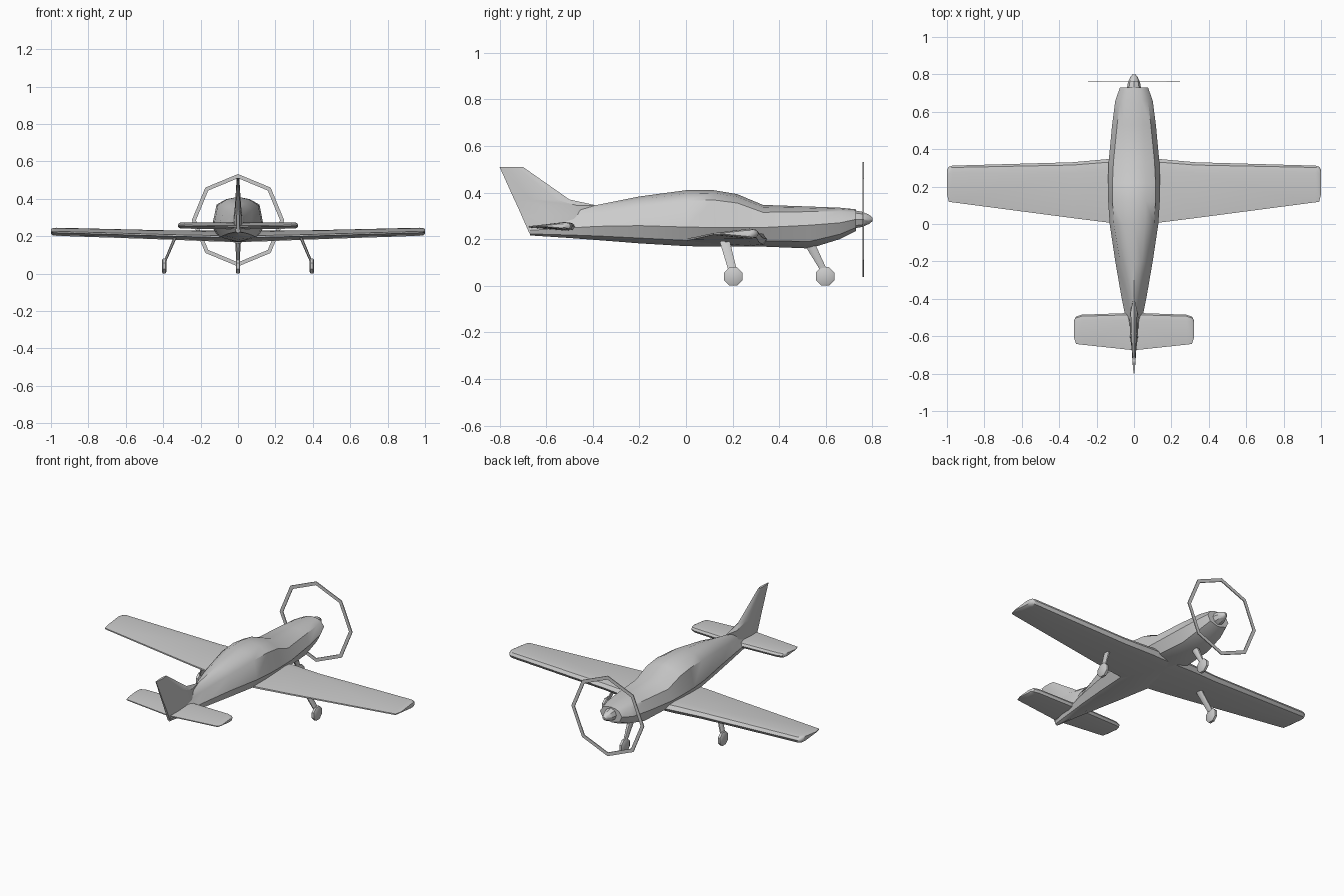
import bpy, bmesh, math
from mathutils import Vector

if "Cube" in bpy.data.objects:
    bpy.data.objects.remove(bpy.data.objects["Cube"])


def loft(name, rings, smooth=True):
    """Skin a series of equal-length rings and cap both ends."""
    bm = bmesh.new()
    vs = [[bm.verts.new(p) for p in r] for r in rings]
    n = len(rings[0])
    for a, b in zip(vs, vs[1:]):
        for i in range(n):
            j = (i + 1) % n
            bm.faces.new((a[i], a[j], b[j], b[i]))
    bm.faces.new(vs[0])
    bm.faces.new(vs[-1])
    bmesh.ops.recalc_face_normals(bm, faces=bm.faces)
    me = bpy.data.meshes.new(name)
    bm.to_mesh(me)
    bm.free()
    ob = bpy.data.objects.new(name, me)
    bpy.context.collection.objects.link(ob)
    if smooth:
        bpy.ops.object.select_all(action='DESELECT')
        ob.select_set(True)
        bpy.context.view_layer.objects.active = ob
        bpy.ops.object.shade_smooth_by_angle(angle=math.radians(40))
    return ob


# Fuselage: y, half width, waist z, bottom z, top z, shoulder width, shoulder z
def body_ring(y, w, zw, zb, zt, ws, zs):
    half = [(ws * 0.55, zt - (zt - zs) * 0.3), (ws, zs), (w, zw),
            (w * 0.75, zb + (zw - zb) * 0.3)]
    return ([(0, y, zt)] + [(x, y, z) for x, z in half] + [(0, y, zb)]
            + [(-x, y, z) for x, z in reversed(half)])


stations = [
    (0.73, 0.075, 0.285, 0.235, 0.328, 0.055, 0.315),
    (0.66, 0.100, 0.270, 0.200, 0.335, 0.075, 0.318),
    (0.53, 0.117, 0.260, 0.160, 0.340, 0.090, 0.318),
    (0.33, 0.136, 0.250, 0.168, 0.347, 0.110, 0.315),
    (0.22, 0.139, 0.250, 0.168, 0.393, 0.115, 0.355),
    (0.12, 0.138, 0.250, 0.168, 0.410, 0.115, 0.368),
    (0.00, 0.130, 0.252, 0.170, 0.410, 0.108, 0.365),
    (-0.20, 0.100, 0.258, 0.182, 0.383, 0.075, 0.340),
    (-0.38, 0.069, 0.255, 0.196, 0.347, 0.035, 0.308),
    (-0.50, 0.045, 0.248, 0.205, 0.330, 0.018, 0.290),
    (-0.67, 0.014, 0.238, 0.216, 0.262, 0.008, 0.252),
]
loft("fuselage", [body_ring(*s) for s in stations])

# Spinner
spin = [(0.725, 0.038), (0.755, 0.033), (0.785, 0.020), (0.80, 0.008)]
loft("spinner", [[(r * math.sin(i * math.pi / 4), y, 0.285 + r * math.cos(i * math.pi / 4))
                  for i in range(8)] for y, r in spin])

# Eight-sided propeller ring
bm = bmesh.new()
ring = []
for i in range(8):
    s, c = math.sin(i * math.pi / 4), math.cos(i * math.pi / 4)
    ring.append([bm.verts.new((r * s, y, 0.285 + r * c))
                 for r, y in ((0.247, 0.758), (0.247, 0.763), (0.225, 0.763), (0.225, 0.758))])
for i in range(8):
    a, b = ring[i], ring[(i + 1) % 8]
    for k in range(4):
        m = (k + 1) % 4
        bm.faces.new((a[k], a[m], b[m], b[k]))
bmesh.ops.recalc_face_normals(bm, faces=bm.faces)
me = bpy.data.meshes.new("propeller_ring")
bm.to_mesh(me)
bm.free()
bpy.context.collection.objects.link(bpy.data.objects.new("propeller_ring", me))


# Flying surfaces: x, leading y, trailing y, bottom z, top z
def foil_ring(x, le, te, zb, zt):
    c, t = le - te, zt - zb
    shape = [(0, 0.5), (0.05, 0.88), (0.20, 1), (1, 0.55), (1, 0.38), (0.20, 0), (0.05, 0.1)]
    return [(x, le - c * u, zb + t * v) for u, v in shape]


def surface(name, rows):
    for side, sx in (("right", 1), ("left", -1)):
        loft(f"{side}_{name}", [foil_ring(sx * x, *r) for x, *r in rows])


surface("wing", [
    (0.00, 0.35, 0.00, 0.168, 0.222),
    (0.14, 0.347, 0.008, 0.172, 0.230),
    (0.33, 0.330, 0.032, 0.180, 0.230),
    (0.97, 0.312, 0.116, 0.202, 0.245),
    (0.99, 0.306, 0.119, 0.204, 0.244),
    (1.00, 0.290, 0.160, 0.212, 0.238),
])
surface("tailplane", [
    (0.00, -0.475, -0.675, 0.236, 0.272),
    (0.28, -0.485, -0.645, 0.240, 0.274),
    (0.31, -0.495, -0.641, 0.242, 0.272),
    (0.32, -0.515, -0.610, 0.248, 0.266),
])


# Fin: z, leading y, trailing y, half thickness
def fin_ring(z, le, te, t):
    pts = [(0, 0), (0.25, 1), (0.7, 0.8), (1, 0.3)]
    p = [(t * v, le + (te - le) * u, z) for u, v in pts]
    return p + [(-x, y, z) for x, y, z in reversed(p[1:])]


loft("fin", [fin_ring(0.225, -0.40, -0.672, 0.028), fin_ring(0.30, -0.41, -0.705, 0.024),
             fin_ring(0.345, -0.385, -0.725, 0.018), fin_ring(0.37, -0.50, -0.737, 0.016),
             fin_ring(0.51, -0.70, -0.80, 0.007)])


# Landing gear: tapered strut and octagonal wheel
def gear(name, top, hub, top_half, low_half):
    rings = []
    for p, (hx, hy) in ((top, top_half), (hub + Vector((0, 0, 0.015)), low_half)):
        rings.append([p + Vector((hx * a, hy * b, 0))
                      for a, b in ((1, 0.5), (0.5, 1), (-0.5, 1), (-1, 0.5),
                                   (-1, -0.5), (-0.5, -1), (0.5, -1), (1, -0.5))])
    loft(name + "_strut", rings)
    rings = []
    for dx, r in ((-0.012, 0.034), (-0.007, 0.043), (0.007, 0.043), (0.012, 0.034)):
        rings.append([hub + Vector((dx, r * math.cos((i + 0.5) * math.pi / 4),
                                    r * math.sin((i + 0.5) * math.pi / 4))) for i in range(8)])
    loft(name + "_wheel", rings)


for side, sx in (("right", 1), ("left", -1)):
    gear(side + "_main", Vector((sx * 0.335, 0.165, 0.195)), Vector((sx * 0.395, 0.203, 0.04)),
         (0.009, 0.022), (0.007, 0.018))
gear("nose", Vector((0, 0.53, 0.18)), Vector((0, 0.597, 0.04)), (0.016, 0.024), (0.008, 0.014))
